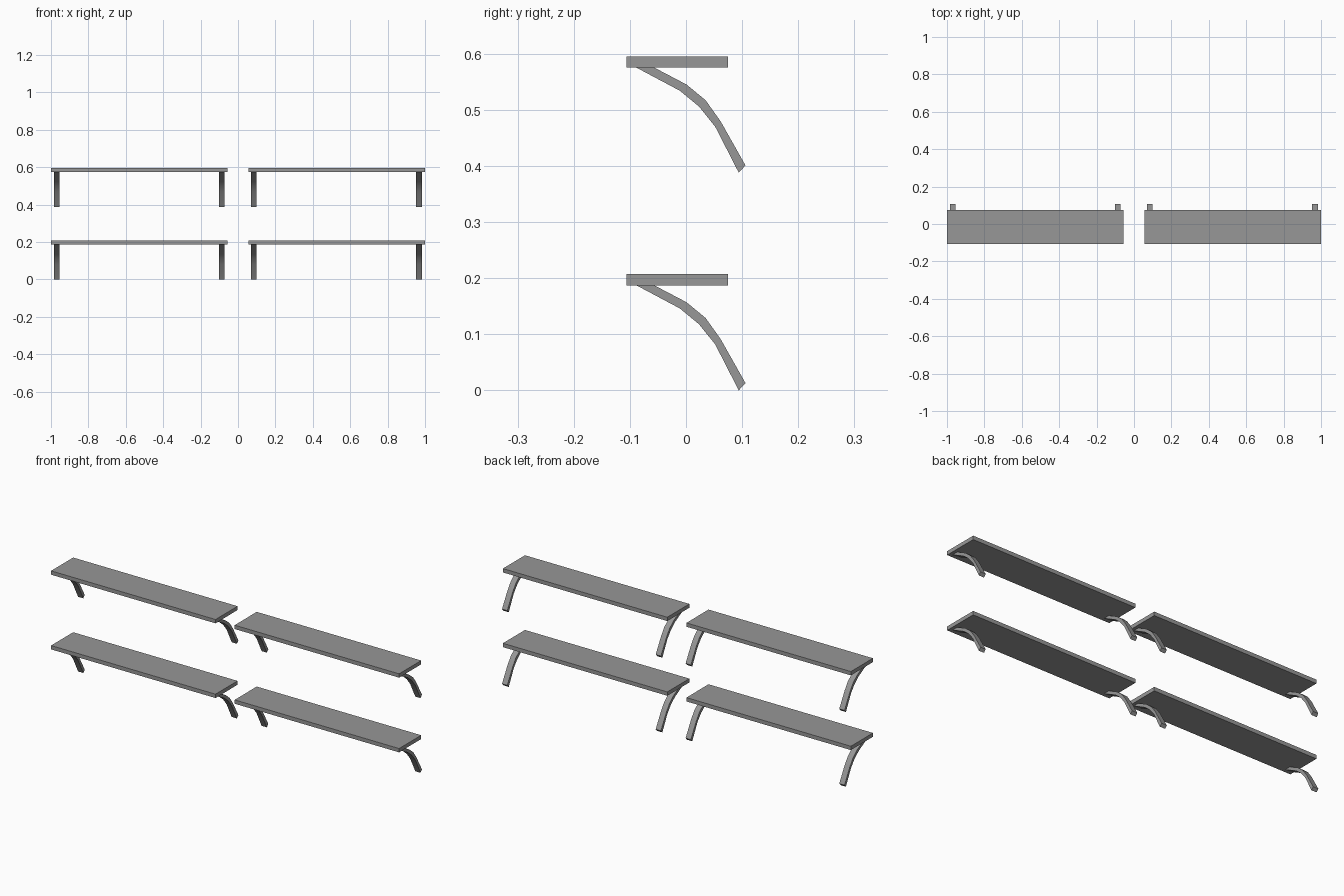
import bpy
import bmesh
from mathutils import Vector

cube = bpy.data.objects.get("Cube")
if cube:
    bpy.data.objects.remove(cube, do_unlink=True)

# Single grey finish
grey = bpy.data.materials.new("shelf_grey")
grey.use_nodes = True
color = (0.31, 0.31, 0.31, 1)
grey.diffuse_color = color
grey.node_tree.nodes["Principled BSDF"].inputs["Base Color"].default_value = color


def extrude_profile(name, profile, x0, x1, z, smooth=False):
    """Extrude a (y, z) outline along x from x0 to x1, raised by z."""
    bm = bmesh.new()
    face = bm.faces.new([bm.verts.new((x0, py, pz + z)) for py, pz in profile])
    result = bmesh.ops.extrude_face_region(bm, geom=[face])
    verts = [v for v in result["geom"] if isinstance(v, bmesh.types.BMVert)]
    bmesh.ops.translate(bm, verts=verts, vec=Vector((x1 - x0, 0, 0)))
    bmesh.ops.recalc_face_normals(bm, faces=bm.faces)
    mesh = bpy.data.meshes.new(name)
    bm.to_mesh(mesh)
    bm.free()
    mesh.materials.append(grey)
    obj = bpy.data.objects.new(name, mesh)
    bpy.context.collection.objects.link(obj)
    if smooth:
        bpy.ops.object.select_all(action="DESELECT")
        obj.select_set(True)
        bpy.context.view_layer.objects.active = obj
        bpy.ops.object.shade_smooth_by_angle(angle=0.52)


# Board cross-section and curved bracket outline
board = [(-0.106, 0.187), (0.075, 0.187), (0.075, 0.207), (-0.106, 0.207)]
bracket = [
    (-0.057, 0.1875), (0.001, 0.157), (0.035, 0.129), (0.062, 0.091),
    (0.106, 0.013), (0.094, 0.0), (0.052, 0.082), (0.023, 0.118),
    (-0.011, 0.146), (-0.089, 0.1875),
]

# Four shelves: two levels, two side by side, each with two brackets
for level, z in (("lower", 0), ("upper", 0.388)):
    for side, left in (("right", -1.0), ("left", 0.055)):
        name = f"{level}_{side}"
        extrude_profile(name + "_board", board, left, left + 0.945, z)
        for end, offset in (("first", 0.015), ("second", 0.898)):
            x = left + offset
            extrude_profile(f"{name}_{end}_bracket", bracket, x, x + 0.03, z, True)
